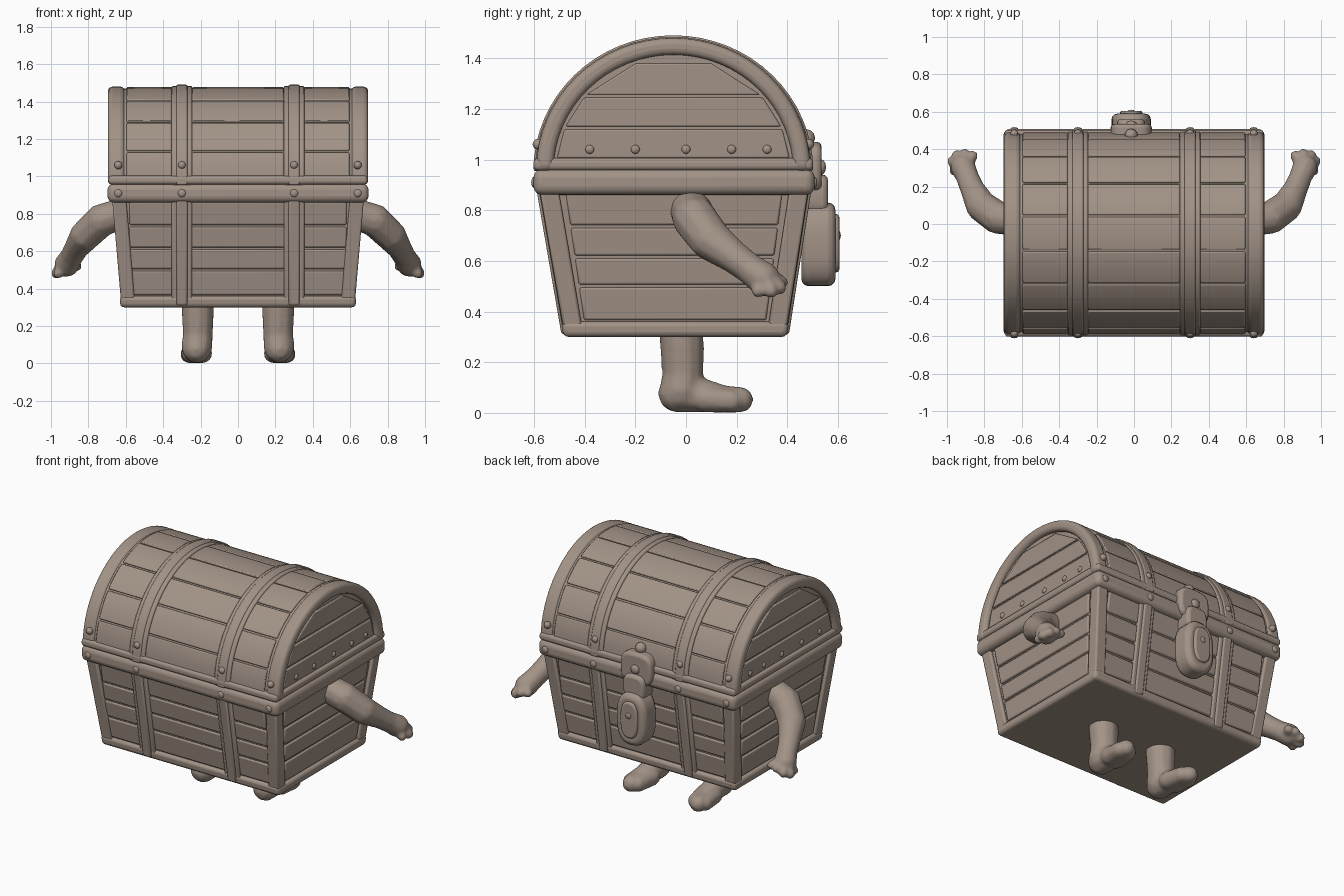
import bpy, bmesh, math
from mathutils import Matrix, Vector

if "Cube" in bpy.data.objects:
    bpy.data.objects.remove(bpy.data.objects["Cube"])

mat = bpy.data.materials.new("warm taupe")
mat.diffuse_color = (0.36, 0.29, 0.24, 1)
mat.use_nodes = True
mat.node_tree.nodes["Principled BSDF"].inputs["Base Color"].default_value = mat.diffuse_color


def finish(name, bm, bevel=0.0, segments=2, mirror=False, remesh=0.0):
    bmesh.ops.recalc_face_normals(bm, faces=bm.faces)
    me = bpy.data.meshes.new(name)
    bm.to_mesh(me)
    bm.free()
    me.materials.append(mat)
    ob = bpy.data.objects.new(name, me)
    bpy.context.collection.objects.link(ob)
    bpy.ops.object.select_all(action='DESELECT')
    ob.select_set(True)
    bpy.context.view_layer.objects.active = ob
    if remesh:
        for p in me.polygons:
            p.use_smooth = True
        m = ob.modifiers.new("Fuse", 'REMESH')
        m.mode, m.voxel_size, m.use_smooth_shade = 'VOXEL', remesh, True
        s = ob.modifiers.new("Soften", 'SMOOTH')
        s.factor, s.iterations = 0.5, 4
    else:
        bpy.ops.object.shade_smooth_by_angle(angle=math.radians(50))
    if bevel:
        b = ob.modifiers.new("Rounded edges", 'BEVEL')
        b.width, b.segments, b.limit_method = bevel, segments, 'ANGLE'
        b.angle_limit = math.radians(40)
    if mirror:
        ob.modifiers.new("Mirror", 'MIRROR')
    return ob


def hexa(bm, low, high):
    """Solid between two four-cornered rings."""
    a = [bm.verts.new(p) for p in low]
    b = [bm.verts.new(p) for p in high]
    bm.faces.new(a)
    bm.faces.new(b)
    for i in range(4):
        j = (i + 1) % 4
        bm.faces.new((a[i], a[j], b[j], b[i]))


def ball(bm, c, r, scale=(1, 1, 1), sub=2):
    m = Matrix.Translation(c) @ Matrix.Diagonal((*scale, 1))
    bmesh.ops.create_icosphere(bm, subdivisions=sub, radius=r, matrix=m)


def chain(bm, pts, steps=6):
    """Overlapping balls along a path of (x, y, z, radius)."""
    for p, q in zip(pts, pts[1:]):
        for i in range(steps + 1):
            v = Vector(p).lerp(Vector(q), i / steps)
            ball(bm, v[:3], v[3])


# Tapered box: half width, rear (-y) and latch side (+y) at height z
def hx(z): return 0.615 + 0.05 * (z - 0.3) / 0.58
def ylo(z): return -0.470 - 0.10 * (z - 0.3) / 0.58
def yhi(z): return 0.385 + 0.09 * (z - 0.3) / 0.58


def ring(z, g):
    return [(-hx(z) - g, ylo(z) - g, z), (hx(z) + g, ylo(z) - g, z),
            (hx(z) + g, yhi(z) + g, z), (-hx(z) - g, yhi(z) + g, z)]


def wall_y(bm, x0, x1, z0, z1, side, out):
    def r(z):
        y = yhi(z) if side > 0 else ylo(z)
        return [(x0, y - side * 0.04, z), (x1, y - side * 0.04, z),
                (x1, y + side * out, z), (x0, y + side * out, z)]
    hexa(bm, r(z0), r(z1))


def wall_x(bm, f0, f1, z0, z1, side, out):
    def r(z):
        ya, yb = (ylo(z) + f * (yhi(z) - ylo(z)) for f in (f0, f1))
        xi, xo = side * (hx(z) - 0.04), side * (hx(z) + out)
        return [(xi, ya, z), (xi, yb, z), (xo, yb, z), (xo, ya, z)]
    hexa(bm, r(z0), r(z1))


# Chest box core
bm = bmesh.new()
hexa(bm, ring(0.31, -0.012), ring(0.92, -0.012))
finish("box_core", bm)

# Box planks on all four walls
bm = bmesh.new()
rows = [0.36, 0.50, 0.615, 0.735, 0.87]
for z0, z1 in zip(rows, rows[1:]):
    for side in (-1, 1):
        for x0, x1 in ((-0.58, -0.35), (-0.25, 0.25), (0.35, 0.58)):
            wall_y(bm, x0, x1, z0 + 0.006, z1 - 0.006, side, 0.0)
        wall_x(bm, 0.09, 0.91, z0 + 0.006, z1 - 0.006, side, 0.0)
finish("box_planks", bm, 0.008)

# Vertical straps and corner posts
bm = bmesh.new()
for side in (-1, 1):
    for x in (-0.3, 0.3):
        wall_y(bm, x - 0.055, x + 0.055, 0.31, 0.9, side, 0.010)
        wall_y(bm, x - 0.03, x + 0.03, 0.31, 0.9, side, 0.020)
    for s in (-1, 1):
        def post(z):
            y = yhi(z) + 0.008 if side > 0 else ylo(z) - 0.008
            x = s * (hx(z) + 0.008)
            return [(x, y, z), (x - s * 0.075, y, z),
                    (x - s * 0.075, y - side * 0.075, z), (x, y - side * 0.075, z)]
        hexa(bm, post(0.31), post(0.9))
finish("box_straps", bm, 0.01)

# Bottom trim and the thick rims where box and lid meet
bm = bmesh.new()
hexa(bm, ring(0.30, 0.014), ring(0.36, 0.012))
finish("bottom_trim", bm, 0.02, 3)


def rim(name, z0, z1, x, y0, y1, bev):
    bm = bmesh.new()
    hexa(bm, [(-x, y0, z0), (x, y0, z0), (x, y1, z0), (-x, y1, z0)],
         [(-x, y0, z1), (x, y0, z1), (x, y1, z1), (-x, y1, z1)])
    finish(name, bm, bev, 4)


rim("box_rim", 0.86, 0.962, 0.698, -0.602, 0.508, 0.035)
rim("lid_rim", 0.957, 1.005, 0.692, -0.602, 0.502, 0.018)


# Barrel lid: arched solids about the hinge line
def arc_point(x, a, s):
    return (x, -0.05 + 0.55 * s * math.cos(a), 0.955 + 0.533 * s * math.sin(a))


def arch(bm, x0, x1, s0, s1, a0=0.0, a1=math.pi, n=32):
    prev = first = None
    for i in range(n + 1):
        a = a0 + (a1 - a0) * i / n
        cur = [bm.verts.new(arc_point(x, a, s))
               for x, s in ((x0, s0), (x1, s0), (x1, s1), (x0, s1))]
        if prev:
            for k in range(4):
                j = (k + 1) % 4
                bm.faces.new((prev[k], prev[j], cur[j], cur[k]))
        first = first or cur
        prev = cur
    bm.faces.new(first)
    bm.faces.new(prev)


bm = bmesh.new()
arch(bm, -0.665, 0.665, 0.02, 0.965)
finish("lid_core", bm)

bm = bmesh.new()
n = 9
for i in range(n):
    a0, a1 = math.pi * i / n + 0.01, math.pi * (i + 1) / n - 0.01
    for x0, x1 in ((-0.595, -0.355), (-0.245, 0.245), (0.355, 0.595)):
        arch(bm, x0, x1, 0.9, 0.983, a0, a1, 6)
finish("lid_planks", bm, 0.006)

bm = bmesh.new()
for x in (-0.3, 0.3):
    arch(bm, x - 0.055, x + 0.055, 0.9, 0.992)
    arch(bm, x - 0.03, x + 0.03, 0.9, 1.004)
finish("lid_straps", bm, 0.008)

bm = bmesh.new()
arch(bm, 0.605, 0.696, 0.86, 0.985)
finish("lid_end_arch", bm, 0.025, 4, mirror=True)

# Planks filling the lid ends
bm = bmesh.new()
rows = [1.0, 1.125, 1.25, 1.385]
for z0, z1 in zip(rows, rows[1:]):
    def row(z):
        w = 0.55 * math.sqrt(max(0.0, 0.84 ** 2 - ((z - 0.955) / 0.533) ** 2))
        return [(0.64, -0.05 - w, z), (0.64, -0.05 + w, z),
                (0.677, -0.05 + w, z), (0.677, -0.05 - w, z)]
    hexa(bm, row(z0 + 0.006), row(z1 - 0.006))
finish("lid_end_planks", bm, 0.006, mirror=True)

# Studs on straps and lid ends
bm = bmesh.new()
for y in (-0.38, -0.2, 0.0, 0.18, 0.32):
    ball(bm, (0.677, y, 1.04), 0.018, (0.6, 1, 1))
for x in (0.3, 0.64):
    ball(bm, (x, -0.6, 0.91), 0.022, (1, 0.5, 1))
    ball(bm, (x, 0.507, 0.91), 0.022, (1, 0.5, 1))
    ball(bm, arc_point(x, math.pi - 0.2, 0.99), 0.022)
    ball(bm, arc_point(x, 0.2, 0.99), 0.022)
finish("studs", bm, mirror=True)


# Latch on the +y side: plate on the lid and hanging oval hasp
def oval(name, cz, rx, rz, y0, y1, bev, power=0.75):
    bm = bmesh.new()
    vs = []
    for i in range(32):
        c, s = math.cos(i * math.pi / 16), math.sin(i * math.pi / 16)
        vs.append(bm.verts.new((-0.015 + rx * math.copysign(abs(c) ** power, c), y0,
                                cz + rz * math.copysign(abs(s) ** power, s))))
    f = bm.faces.new(vs)
    ext = bmesh.ops.extrude_face_region(bm, geom=[f])
    bmesh.ops.translate(bm, vec=(0, y1 - y0, 0),
                        verts=[g for g in ext['geom'] if isinstance(g, bmesh.types.BMVert)])
    finish(name, bm, bev, 3)


oval("latch_plate", 0.97, 0.11, 0.10, 0.42, 0.535, 0.02, 0.6)
oval("latch_hinge", 0.86, 0.075, 0.08, 0.44, 0.56, 0.02, 0.6)
oval("latch_hasp", 0.665, 0.105, 0.165, 0.455, 0.59, 0.03)
oval("latch_boss", 0.67, 0.06, 0.115, 0.55, 0.605, 0.012)
bm = bmesh.new()
ball(bm, (-0.015, 0.475, 1.085), 0.035)
ball(bm, (-0.015, 0.535, 0.97), 0.03, (1, 0.6, 1))
ball(bm, (-0.015, 0.60, 0.70), 0.022, (1, 0.5, 1))
finish("latch_knobs", bm)

# Arms with fingers
bm = bmesh.new()
chain(bm, [(0.63, 0.02, 0.80, 0.085), (0.73, 0.035, 0.765, 0.09), (0.815, 0.095, 0.685, 0.085),
           (0.865, 0.19, 0.615, 0.066), (0.89, 0.25, 0.57, 0.062), (0.915, 0.305, 0.53, 0.068)])
palm = (0.915, 0.31, 0.53, 0.05)
for tip in ((0.905, 0.375, 0.515, 0.028), (0.945, 0.367, 0.495, 0.030),
            (0.970, 0.335, 0.482, 0.030), (0.960, 0.285, 0.482, 0.028),
            (0.862, 0.365, 0.520, 0.028)):
    chain(bm, [palm, tip])
finish("arms", bm, remesh=0.01, mirror=True)

# Legs with shoe-like feet pointing to +y
bm = bmesh.new()
chain(bm, [(0.215, -0.02, 0.34, 0.09), (0.215, -0.015, 0.25, 0.088),
           (0.215, -0.012, 0.15, 0.083), (0.22, -0.02, 0.09, 0.086)])
chain(bm, [(0.22, -0.035, 0.077, 0.077), (0.222, 0.06, 0.070, 0.070),
           (0.232, 0.15, 0.055, 0.055), (0.238, 0.215, 0.052, 0.052)])
chain(bm, [(0.19, 0.08, 0.055, 0.055), (0.205, 0.19, 0.050, 0.050)])
chain(bm, [(0.25, 0.08, 0.055, 0.055), (0.262, 0.18, 0.048, 0.048)])
finish("legs", bm, remesh=0.012, mirror=True)
